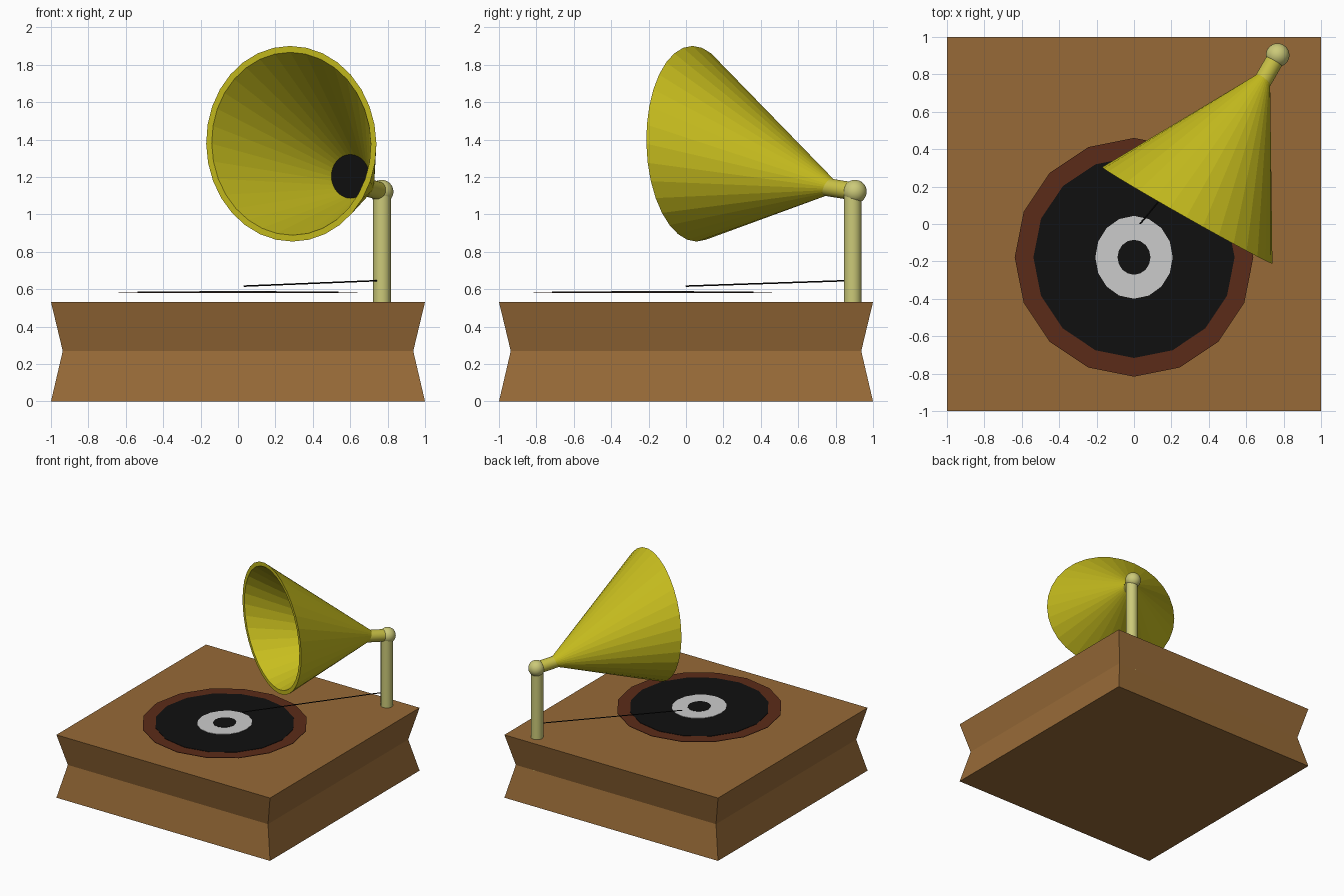
import bpy, bmesh, math
from mathutils import Vector

if "Cube" in bpy.data.objects:
    bpy.data.objects.remove(bpy.data.objects["Cube"])


def material(name, rgb):
    m = bpy.data.materials.new(name)
    m.diffuse_color = (*rgb, 1)
    m.use_nodes = True
    m.node_tree.nodes["Principled BSDF"].inputs["Base Color"].default_value = m.diffuse_color
    return m


WOOD = material("wood", (0.31, 0.144, 0.038))
FELT = material("felt", (0.105, 0.024, 0.009))
BLACK = material("black", (0.005, 0.005, 0.005))
LABEL = material("label", (0.72, 0.72, 0.72))
GOLD = material("gold", (0.577, 0.515, 0.013))
NECK = material("neck_gold", (0.58, 0.53, 0.06))
BRASS = material("brass", (0.60, 0.586, 0.19))


def finish(obj, name, mat, smooth=False):
    obj.name = name
    obj.data.materials.append(mat)
    if smooth:
        bpy.ops.object.shade_smooth_by_angle(angle=math.radians(40))
    return obj


def loft(name, rings, mat, closed=False, caps=False):
    """Bridge successive rings of points with quads."""
    bm = bmesh.new()
    loops = [[bm.verts.new(p) for p in ring] for ring in rings]
    pairs = list(zip(loops, loops[1:] + loops[:1])) if closed else list(zip(loops, loops[1:]))
    for a, b in pairs:
        n = len(a)
        for i in range(n):
            j = (i + 1) % n
            bm.faces.new((a[i], a[j], b[j], b[i]))
    if caps:
        bm.faces.new(loops[0])
        bm.faces.new(loops[-1])
    bmesh.ops.recalc_face_normals(bm, faces=bm.faces)
    mesh = bpy.data.meshes.new(name)
    bm.to_mesh(mesh)
    bm.free()
    obj = bpy.data.objects.new(name, mesh)
    bpy.context.collection.objects.link(obj)
    return finish(obj, name, mat)


def rod(name, a, b, r, mat, sides=32):
    a, b = Vector(a), Vector(b)
    bpy.ops.mesh.primitive_cylinder_add(vertices=sides, radius=r, depth=(b - a).length,
                                        location=(a + b) / 2)
    obj = bpy.context.object
    obj.rotation_euler = (b - a).to_track_quat('Z', 'Y').to_euler()
    return finish(obj, name, mat, True)


def disc(name, r, stretch, top, mat):
    bpy.ops.mesh.primitive_cylinder_add(vertices=16, radius=r, depth=0.004,
                                        location=(0, -0.178, top - 0.002))
    obj = bpy.context.object
    obj.scale.y = stretch
    return finish(obj, name, mat)


# Cabinet with pinched waist
square = [(-1, -1), (1, -1), (1, 1), (-1, 1)]
loft("cabinet", [[(x * h, y * h, z) for x, y in square]
                 for h, z in ((1, 0), (0.937, 0.27), (1, 0.532))], WOOD, caps=True)

# Turntable and record: stacked thin discs
for name, r, stretch, top, mat in (("turntable", 0.638, 1, 0.584, FELT),
                                   ("record", 0.538, 1, 0.587, BLACK),
                                   ("record_label", 0.207, 1.07, 0.590, LABEL),
                                   ("label_centre", 0.088, 1.06, 0.592, BLACK)):
    disc(name, r, stretch, top, mat)

# Post, ball joint, neck and tone arm
rod("post", (0.77, 0.891, 0.22), (0.77, 0.891, 1.12), 0.047, BRASS)
bpy.ops.mesh.primitive_uv_sphere_add(segments=32, ring_count=16, radius=0.063,
                                     location=(0.768, 0.903, 1.122))
finish(bpy.context.object, "ball_joint", BRASS, True)
rod("horn_neck", (0.680, 0.750, 1.147), (0.768, 0.903, 1.122), 0.048, NECK)
rod("tone_arm", (0.032, 0.0, 0.617), (0.745, 0.86, 0.646), 0.004, BLACK, 8)

# Horn: upright mouth leaning very slightly forward, narrowing down to the throat
MOUTH, THROAT = Vector((0.285, 0.046, 1.378)), Vector((0.698, 0.79, 1.15))
SIDE = Vector((0.87, -0.493, 0)).normalized()
UP = Vector((-0.012, -0.021, 1)).normalized()


def horn_ring(t, r, n=32):
    c = MOUTH.lerp(THROAT, t)
    return [c + SIDE * (r * math.cos(2 * math.pi * i / n))
            + UP * (r * math.sin(2 * math.pi * i / n)) for i in range(n)]


loft("horn", [horn_ring(1, 0.034), horn_ring(0, 0.523), horn_ring(0, 0.489),
              horn_ring(0.77, 0.117), horn_ring(0.98, 0.015)], GOLD, closed=True)

# Dark throat inside the horn
loft("horn_throat", [horn_ring(0.765, 0.117), horn_ring(0.80, 0.100)], BLACK, caps=True)
